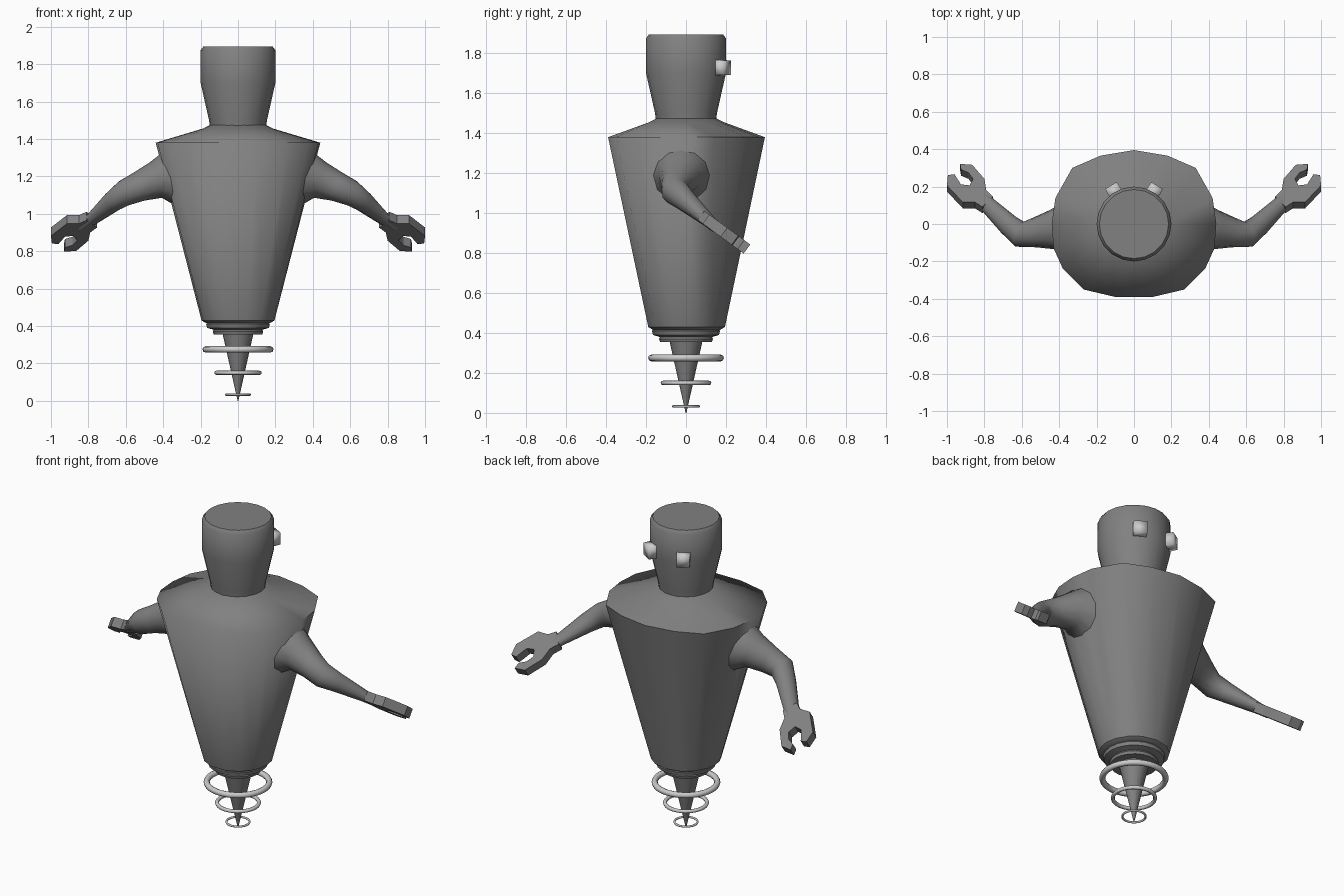
import bpy, bmesh, math
from mathutils import Vector

if "Cube" in bpy.data.objects:
    bpy.data.objects.remove(bpy.data.objects["Cube"])


def material(name, v):
    m = bpy.data.materials.new(name)
    m.diffuse_color = (v, v, v, 1)
    m.use_nodes = True
    m.node_tree.nodes["Principled BSDF"].inputs["Base Color"].default_value = m.diffuse_color
    return m


GREY = material("body grey", 0.22)
LIGHT = material("light grey", 0.6)


def finish(name, bm, mat, angle=40, mirror=False, soft=None):
    """Turn a bmesh into an object, smooth below the angle or where soft(edge) holds."""
    bmesh.ops.recalc_face_normals(bm, faces=bm.faces)
    for f in bm.faces:
        f.smooth = True
    for e in bm.edges:
        sharp = len(e.link_faces) == 2 and e.calc_face_angle(0) > math.radians(angle)
        e.smooth = not sharp or bool(soft and soft(e))
    me = bpy.data.meshes.new(name)
    bm.to_mesh(me)
    bm.free()
    me.materials.append(mat)
    ob = bpy.data.objects.new(name, me)
    bpy.context.collection.objects.link(ob)
    if mirror:
        ob.modifiers.new("mirror", 'MIRROR').use_axis[0] = True
    return ob


def loft(rings, caps=True):
    """Skin a list of rings that all have the same number of points."""
    bm = bmesh.new()
    vs = [[bm.verts.new(p) for p in r] for r in rings]
    n = len(vs[0])
    for a, b in zip(vs, vs[1:]):
        for i in range(n):
            j = (i + 1) % n
            bm.faces.new((a[i], a[j], b[j], b[i]))
    if caps:
        bm.faces.new(vs[0][::-1])
        bm.faces.new(vs[-1])
    return bm


def circle(r, z, n):
    return [(r * math.sin(2 * math.pi * i / n), r * math.cos(2 * math.pi * i / n), z)
            for i in range(n)]


def lathe(name, profile, n, mat):
    return finish(name, loft([circle(r, z, n) for r, z in profile]), mat)


# Torso: faceted shoulder outline tapering to a round waist, sharp rim at the back only
half = [(.18, .365), (.33, .30), (.42, .14), (.44, 0), (.43, -.13),
        (.38, -.24), (.27, -.35), (.10, -.39)]
rim = [(0, .395)] + half + [(-x, y) for x, y in reversed(half)]


def round_ring(r, z):
    return [tuple(Vector((x, y)).normalized() * r) + (z,) for x, y in rim]


torso_rings = [round_ring(.17, .415), round_ring(.195, .43),
               [(x, y, 1.38) for x, y in rim],
               round_ring(.19, 1.455), round_ring(.15, 1.475)]
finish("torso", loft(torso_rings), GREY,
       soft=lambda e: all(v.co.z > 1.3 and v.co.y < .05 for v in e.verts))

# Head, stepped waist and pointed foot
lathe("head", [(.15, 1.46), (.155, 1.50), (.20, 1.70), (.20, 1.875), (.185, 1.895)], 20, GREY)
lathe("waist", [(.13, .355), (.135, .37), (.13, .38), (.165, .39), (.17, .41), (.155, .43)],
      20, GREY)
lathe("foot_cone", [(.002, 0), (.085, .37)], 16, GREY)

# Hover rings around the foot
for name, z, outer, minor in (("large_ring", .275, .19, .017),
                              ("middle_ring", .15, .127, .011),
                              ("small_ring", .033, .07, .006)):
    loops = []
    for i in range(9):
        a = 2 * math.pi * i / 8
        loops.append(circle(outer - minor + minor * math.cos(a), z + minor * math.sin(a), 32))
    bm = loft(loops, caps=False)
    bmesh.ops.remove_doubles(bm, verts=bm.verts, dist=1e-5)
    finish(name, bm, LIGHT, 80)

# Arms: oval sections (centre, axis, half width, half height) from shoulder to wrist
sections = [((.27, -.02, 1.19), (1, 0, -.1), .17, .19),
            ((.37, -.02, 1.19), (1, 0, -.2), .14, .145),
            ((.44, -.03, 1.18), (1, -.1, -.35), .105, .10),
            ((.53, -.045, 1.145), (1, -.1, -.4), .08, .08),
            ((.61, -.055, 1.11), (1, .35, -.45), .07, .07),
            ((.67, -.005, 1.065), (.8, .75, -.65), .058, .056),
            ((.80, .12, .955), (.75, .7, -.5), .042, .028),
            ((.83, .15, .93), (.75, .7, -.5), .042, .026)]
arm_rings = []
for c, axis, w, h in sections:
    d = Vector(axis).normalized()
    side = Vector((0, 0, 1)).cross(d).normalized()
    up = d.cross(side)
    arm_rings.append([Vector(c) + side * w * math.cos(math.pi * i / 6)
                      + up * h * math.sin(math.pi * i / 6) for i in range(12)])
finish("arms", loft(arm_rings), GREY, 50, mirror=True)

# Claw hands: flat outline on a tilted plane, given thickness
claw = [(.755, .13), (.79, .165), (.80, .225), (.865, .30), (.93, .305), (.925, .275),
        (.885, .258), (.86, .225), (.88, .19), (.925, .195), (.96, .25), (.995, .245),
        (1.0, .19), (.915, .10), (.85, .10), (.81, .075)]
normal = Vector((0, .59, .81))
hand_rings = [[Vector((x, y, .97 - .73 * (y - .1))) + normal * t for x, y in claw]
              for t in (-.028, .028)]
finish("claw_hands", loft(hand_rings), GREY, 30, mirror=True)

# Eyes: small blocks set radially on the head
out = Vector((math.cos(math.radians(59)), math.sin(math.radians(59)), 0))
tan = Vector((-out.y, out.x, 0))
eye_rings = []
for r, s in ((.15, .03), (.20, .038), (.24, .036)):
    eye_rings.append([out * r + tan * a * s + Vector((0, 0, 1.728 + b * s))
                      for a, b in ((-1, -1), (1, -1), (1, 1), (-1, 1))])
finish("eyes", loft(eye_rings), LIGHT, 100, mirror=True)
